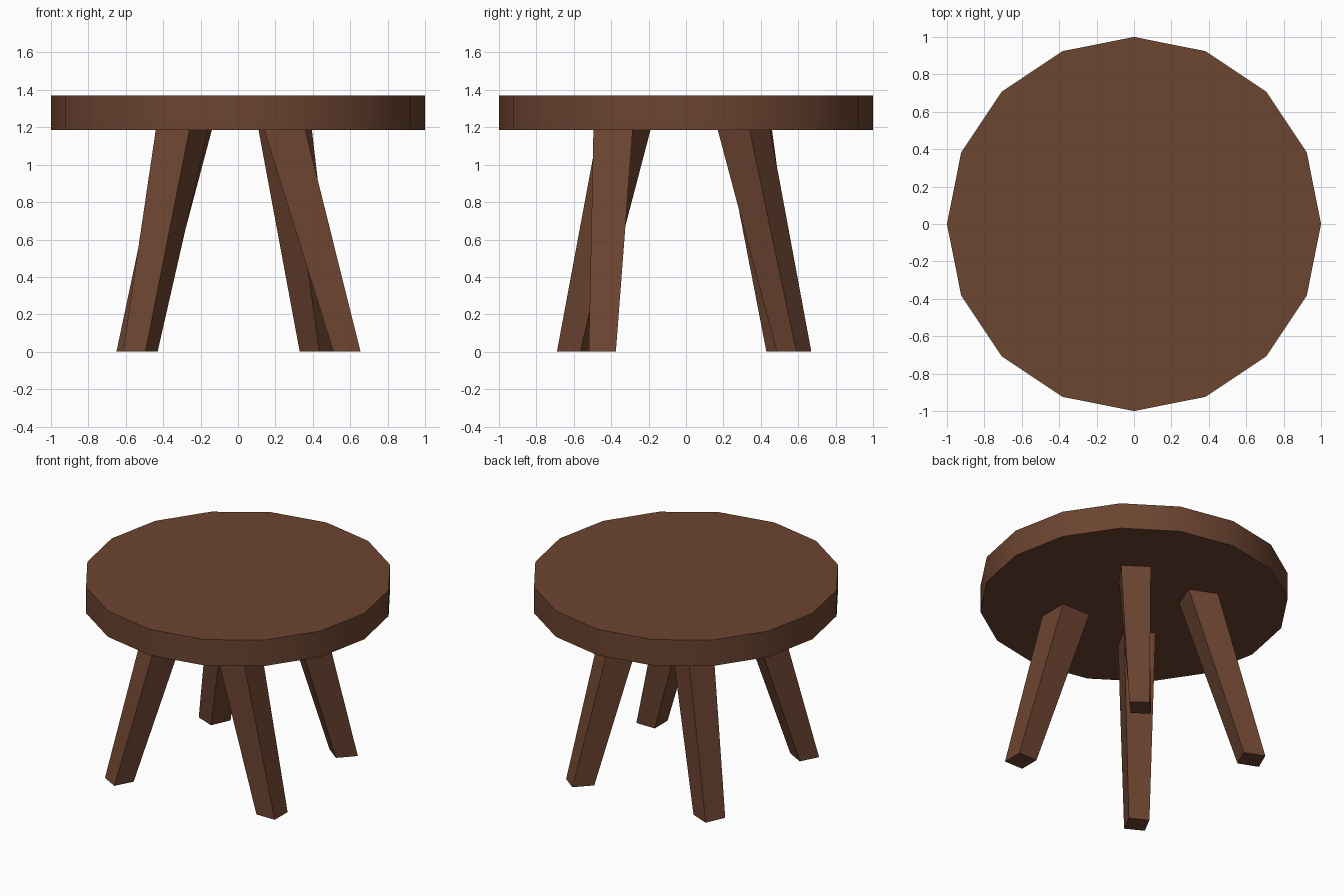
import bpy, bmesh, math
from mathutils import Vector

if "Cube" in bpy.data.objects:
    bpy.data.objects.remove(bpy.data.objects["Cube"])

wood = bpy.data.materials.new("dark brown wood")
wood.diffuse_color = (0.15, 0.058, 0.030, 1.0)
wood.use_nodes = True
wood.node_tree.nodes["Principled BSDF"].inputs["Base Color"].default_value = wood.diffuse_color

SEAT_BOTTOM, SEAT_TOP = 1.185, 1.37


def finish(obj):
    obj.data.materials.append(wood)


# Seat: sixteen-sided thick disc with a softly shaded rim
bpy.ops.mesh.primitive_cylinder_add(
    vertices=16, radius=1.0, depth=SEAT_TOP - SEAT_BOTTOM,
    location=(0, 0, (SEAT_TOP + SEAT_BOTTOM) / 2))
seat = bpy.context.object
seat.name = "seat"
bpy.ops.object.shade_smooth_by_angle(angle=math.radians(30))
finish(seat)


# Leg: tapered square post, each end given by three corners (left, front, right)
def make_leg(name, foot, head):
    def ring(corners, z):
        a, b, c = (Vector((x, y, z)) for x, y in corners)
        return [a, b, c, a + c - b]

    low, high = ring(foot, 0.0), ring(head, SEAT_BOTTOM)
    high = [h + (h - l) * 0.02 for l, h in zip(low, high)]  # sink into the seat
    bm = bmesh.new()
    lo = [bm.verts.new(p) for p in low]
    hi = [bm.verts.new(p) for p in high]
    bm.faces.new(lo[::-1])
    bm.faces.new(hi)
    for i in range(4):
        j = (i + 1) % 4
        bm.faces.new((lo[i], lo[j], hi[j], hi[i]))
    bmesh.ops.recalc_face_normals(bm, faces=bm.faces)
    mesh = bpy.data.meshes.new(name)
    bm.to_mesh(mesh)
    bm.free()
    obj = bpy.data.objects.new(name, mesh)
    bpy.context.collection.objects.link(obj)
    finish(obj)


# Four splayed legs, each turned a little differently
make_leg("front_left_leg",
         [(-0.615, -0.625), (-0.495, -0.69), (-0.43, -0.565)],
         [(-0.44, -0.37), (-0.26, -0.47), (-0.16, -0.29)])
make_leg("front_right_leg",
         [(0.51, -0.52), (0.655, -0.52), (0.655, -0.375)],
         [(0.14, -0.495), (0.36, -0.495), (0.36, -0.285)])
make_leg("back_right_leg",
         [(0.33, 0.565), (0.435, 0.485), (0.535, 0.59)],
         [(0.11, 0.28), (0.27, 0.17), (0.395, 0.34)])
make_leg("back_left_leg",
         [(-0.65, 0.485), (-0.515, 0.43), (-0.455, 0.565)],
         [(-0.40, 0.275), (-0.215, 0.20), (-0.14, 0.385)])
